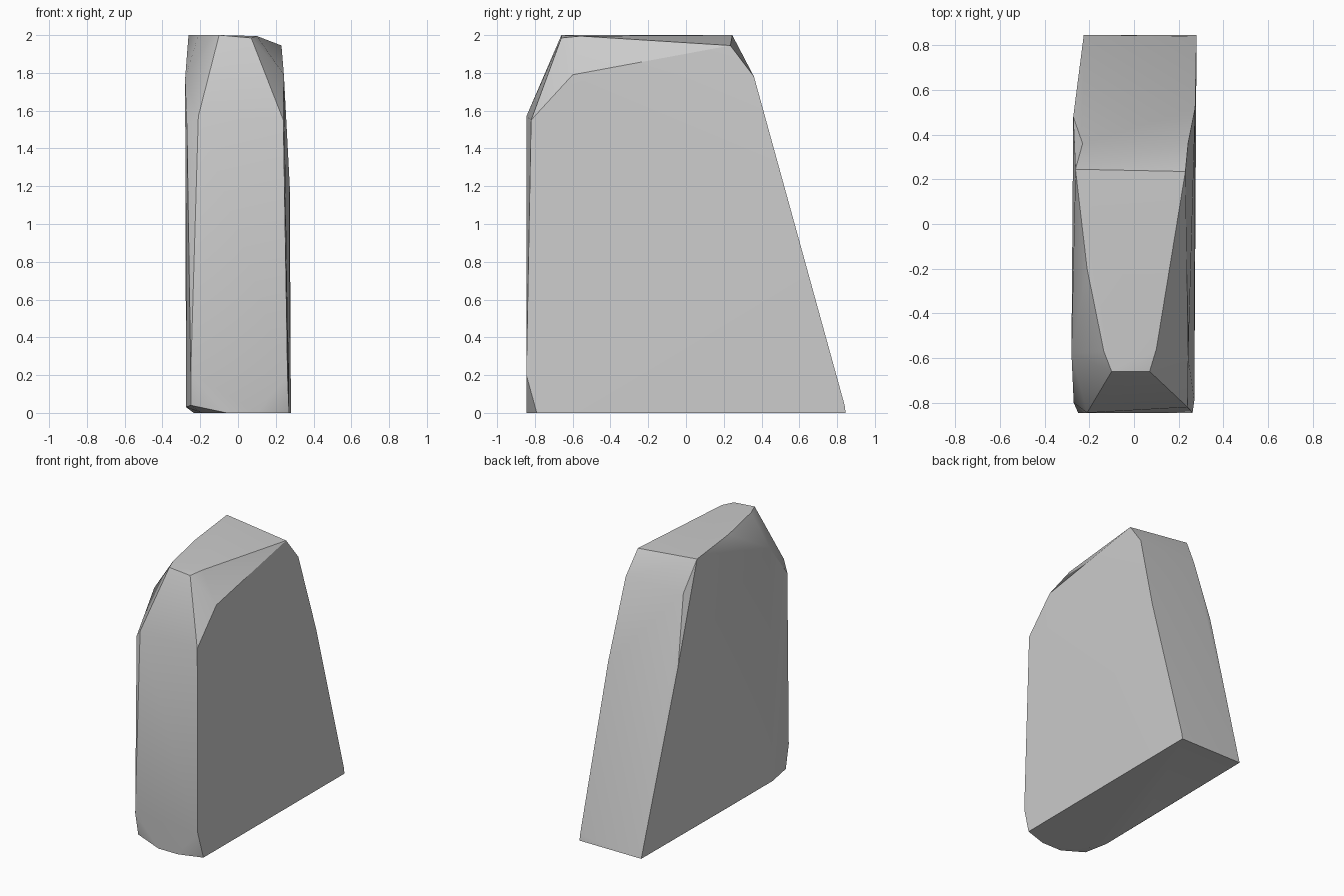
import bpy
import bmesh
import math

cube = bpy.data.objects.get("Cube")
if cube:
    bpy.data.objects.remove(cube, do_unlink=True)


def make_material(name, color):
    mat = bpy.data.materials.new(name)
    mat.use_nodes = True
    mat.diffuse_color = color
    mat.node_tree.nodes["Principled BSDF"].inputs["Base Color"].default_value = color
    return mat


def convex_stone(name, corners, material):
    """Wrap the outermost corners of a chipped stone in flat facets."""
    bm = bmesh.new()
    for corner in corners:
        bm.verts.new(corner)
    bmesh.ops.convex_hull(bm, input=bm.verts)
    loose = [v for v in bm.verts if not v.link_faces]
    bmesh.ops.delete(bm, geom=loose, context="VERTS")
    bmesh.ops.dissolve_limit(bm, angle_limit=math.radians(1),
                             verts=bm.verts, edges=bm.edges)
    bmesh.ops.recalc_face_normals(bm, faces=bm.faces)
    mesh = bpy.data.meshes.new(name)
    bm.to_mesh(mesh)
    bm.free()
    mesh.materials.append(material)
    obj = bpy.data.objects.new(name, mesh)
    bpy.context.collection.objects.link(obj)
    return obj


# Flat base outline, resting on the ground
base = [(x, y, 0) for x, y in (
    (.28, .845), (-.225, .845), (-.235, -.19), (-.19, -.69),
    (-.06, -.845), (.1, -.845), (.27, -.79))]

# Narrow front face
front = [(-.25, -.845, .21), (.262, -.845, .2),
         (-.21, -.845, 1.57), (.24, -.82, 1.55)]

# Worn flank on the -x side
flank_a = [(-.275, -.62, .03), (-.25, -.81, .04), (-.27, -.8, 1.5),
           (-.28, -.58, 1.77), (-.272, .48, 1.3)]

# Worn flank on the +x side
flank_b = [(.243, -.6, 1.79), (.274, .52, 1.2)]

# Sloping back, bent near the crown
back = [(.28, .84, .04), (-.23, .36, 1.78), (.242, .36, 1.78)]

# Tilted crown
crown = [(-.1, -.66, 2), (.07, -.66, 1.985), (.1, -.56, 1.995),
         (-.135, -.57, 2), (-.21, -.2, 2), (-.262, .245, 2),
         (.23, .235, 1.945)]

stone_gray = make_material("stone gray", (.6, .6, .6, 1))
slab = convex_stone("stone_slab", base + front + flank_a + flank_b + back + crown,
                    stone_gray)

# Soft worn facets with crisp chipped edges
bpy.ops.object.select_all(action="DESELECT")
slab.select_set(True)
bpy.context.view_layer.objects.active = slab
bpy.ops.object.shade_smooth_by_angle(angle=math.radians(30))
